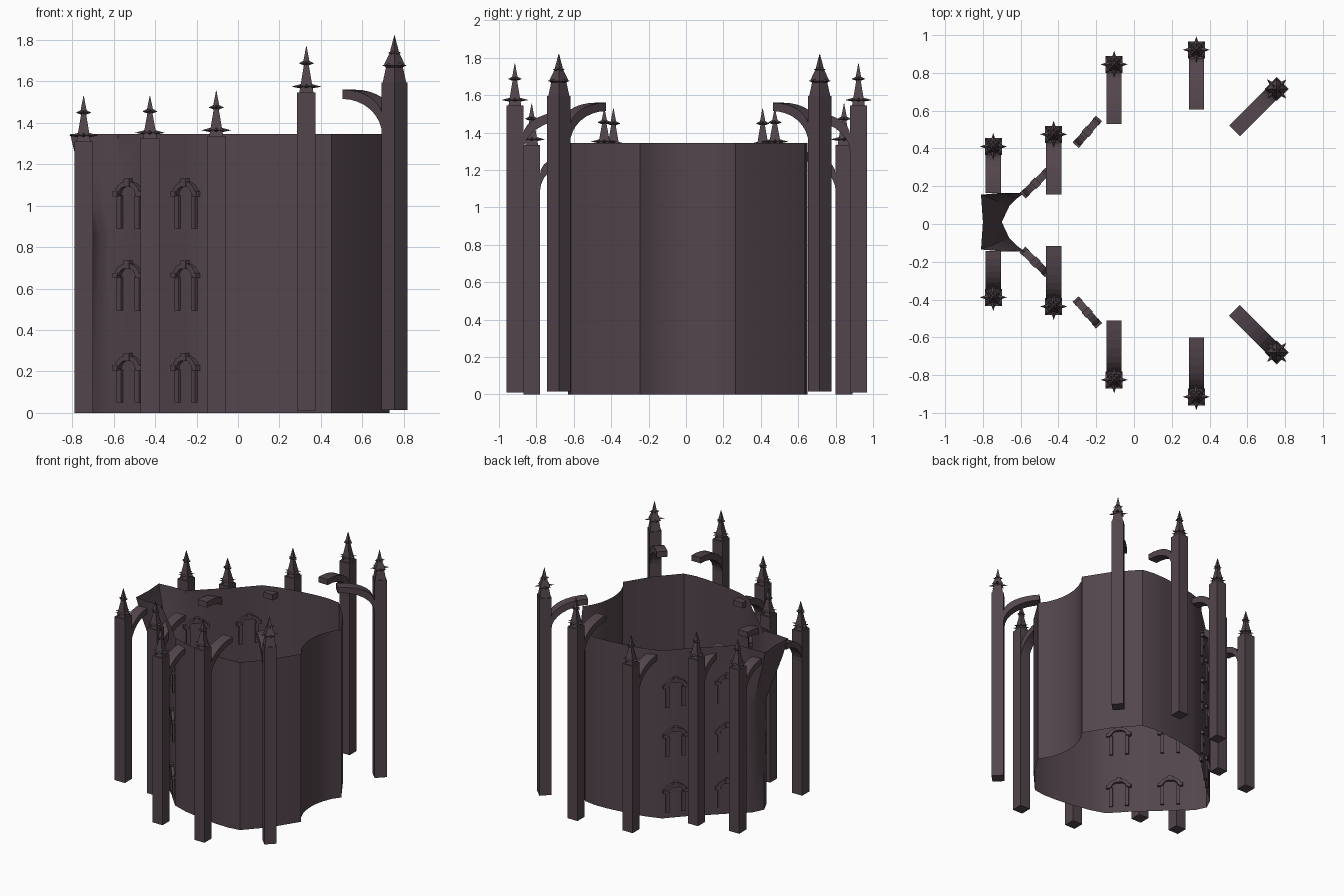
import bpy, bmesh, math
from mathutils import Vector

if "Cube" in bpy.data.objects:
    bpy.data.objects.remove(bpy.data.objects["Cube"])

stone = bpy.data.materials.new("dark_plum_stone")
stone.diffuse_color = (0.085, 0.06, 0.073, 1)
stone.use_nodes = True
stone.node_tree.nodes["Principled BSDF"].inputs["Base Color"].default_value = stone.diffuse_color


def finish(bm, name, recalc=True):
    if recalc:
        bmesh.ops.recalc_face_normals(bm, faces=bm.faces)
    me = bpy.data.meshes.new(name)
    bm.to_mesh(me)
    bm.free()
    me.materials.append(stone)
    ob = bpy.data.objects.new(name, me)
    bpy.context.collection.objects.link(ob)
    return ob


def prism(bm, pts, origin, ang, thick):
    """Extrude a (u, z) outline; u runs along ang from origin."""
    u = Vector((math.cos(ang), math.sin(ang), 0))
    n = Vector((-u.y, u.x, 0)) * thick / 2
    o = Vector((origin[0], origin[1], 0))
    rows = [[bm.verts.new(o + u * a + Vector((0, 0, z)) + n * s) for a, z in pts] for s in (-1, 1)]
    bm.faces.new(rows[0])
    bm.faces.new(rows[1][::-1])
    k = len(pts)
    for i in range(k):
        j = (i + 1) % k
        bm.faces.new((rows[0][i], rows[0][j], rows[1][j], rows[1][i]))


def rect(u0, u1, z0, z1):
    return [(u0, z0), (u1, z0), (u1, z1), (u0, z1)]


def loft(bm, c, rings, ang, caps=True):
    """Stack of square rings (z, half width)."""
    loops = []
    for z, h in rings:
        loops.append([bm.verts.new((c[0] + h * 1.414 * math.cos(ang + math.pi / 4 + k * math.pi / 2),
                                    c[1] + h * 1.414 * math.sin(ang + math.pi / 4 + k * math.pi / 2), z))
                      for k in range(4)])
    if caps:
        bm.faces.new(loops[0])
        bm.faces.new(loops[-1][::-1])
    for a, b in zip(loops, loops[1:]):
        for k in range(4):
            bm.faces.new((a[k], a[(k + 1) % 4], b[(k + 1) % 4], b[k]))


def star(bm, c, z, r, ang):
    """Flat spiked collar of leaves around a spire."""
    top, bot = (bm.verts.new((c[0], c[1], z + d)) for d in (0.02, -0.014))
    ring = []
    for k in range(16):
        rad = r * (0.48 if k % 2 else (1 if k % 4 == 0 else 0.85))
        a = ang + k * math.pi / 8
        ring.append(bm.verts.new((c[0] + rad * math.cos(a), c[1] + rad * math.sin(a), z)))
    for k in range(16):
        a, b = ring[k], ring[(k + 1) % 16]
        bm.faces.new((a, b, top))
        bm.faces.new((b, a, bot))


# --- scalloped wall: half outline from the prow tip to the back bay
half = [(-.70, 0), (-.66, .085), (-.62, .125), (-.58, .155), (-.46, .27), (-.30, .42), (-.18, .55),
        (-.06, .59), (.10, .62), (.25, .637), (.35, .64), (.45, .625), (.60, .46), (.73, .255),
        (.69, .20), (.66, .13), (.645, .065), (.64, 0)]
flare = {0: (-.80, 0), 1: (-.81, .145), 2: (-.70, .155)}
bm = bmesh.new()
levels = [(0, 0), (.85, 0), (1.2, .75), (1.345, 1)]
order = [(i, -1) for i in range(len(half))] + [(i, 1) for i in range(len(half) - 2, 0, -1)]
loops = []
for z, f in levels:
    row = []
    for i, s in order:
        p, q = half[i], flare.get(i, half[i])
        row.append(bm.verts.new((p[0] + (q[0] - p[0]) * f, s * (p[1] + (q[1] - p[1]) * f) + .01, z)))
    loops.append(row)
n = len(order)
for a, b in zip(loops, loops[1:]):
    for i in range(n):
        j = (i + 1) % n
        bm.faces.new((a[i], a[j], b[j], b[i]))
wall = finish(bm, "scalloped_wall", False)
bpy.context.view_layer.objects.active = wall
wall.select_set(True)
bpy.ops.object.shade_smooth_by_angle(angle=math.radians(35))

# --- piers, pinnacles and flying buttresses
# x, y back, y front, pier top, spire tip, buttress length, buttress crown z, inward diagonal, bottom
piers = [(-.745, .41, -.388, 1.31, 1.53, .20, 1.29, False, 0),
         (-.425, .475, -.437, 1.325, 1.53, .275, 1.31, False, 0),
         (-.105, .845, -.825, 1.335, 1.555, .27, 1.31, False, 0),
         (.33, .922, -.915, 1.545, 1.77, .27, 1.52, False, .01),
         (.755, .715, -.68, 1.595, 1.82, .27, 1.56, True, .015)]
W = .045
for x, yb, yf, top, tip, length, crown, diag, base in piers:
    for y, side in ((yb, "back"), (yf, "front")):
        s = 1 if y > 0 else -1
        ang = -s * (math.pi * .75 if diag else math.pi / 2)   # direction towards the wall
        bm = bmesh.new()
        loft(bm, (x, y), [(base, W), (top, W)], ang)
        finish(bm, side + "_pier")

        bm = bmesh.new()
        h = tip - top
        if diag:
            body = [(top, .04), (top + .32 * h, .029), (top + .36 * h, .037), (top + .66 * h, .014)]
        else:
            body = [(top, .034), (top + .14 * h, .029), (top + .62 * h, .011)]
        loft(bm, (x, y), body + [(top + .69 * h, .014), (tip, .001)], ang)
        star(bm, (x, y), top + (.36 if diag else .13) * h, .072, ang)
        star(bm, (x, y), top + .63 * h, .037, ang)
        finish(bm, side + "_pinnacle")

        # quarter arch band from pier face up to the wall
        bm = bmesh.new()
        N = 8
        low, high = [], []
        for k in range(N + 1):
            t = k / N * math.pi / 2
            u = W + length * (1 - math.cos(t))
            low.append((u, crown - .22 + .175 * math.sin(t)))
            high.append((u, crown - .13 + .13 * math.sin(t)))
        prism(bm, low + high[::-1], (x, y), ang, .08)
        finish(bm, side + "_flying_buttress")

# --- arched window frames, three rows on four panels
panels = [(-.521, .216, 44), (-.247, .488, 49), (-.523, -.201, -44), (-.247, -.468, -49)]
for cx, cy, deg in panels:
    ang = math.radians(deg)
    for z0 in (.05, .495, .89):
        bm = bmesh.new()
        for s in (-1, 1):
            a, b = sorted((s * .046, s * .074))
            prism(bm, rect(a, b, z0, z0 + .16), (cx, cy), ang, .026)       # jamb
            a, b = sorted((s * .062, s * .094))
            prism(bm, rect(a, b, z0 + .155, z0 + .18), (cx, cy), ang, .044)  # capital
        arc = [math.pi * k / 8 for k in range(9)]
        prism(bm, [(.084 * math.cos(t), z0 + .165 + .063 * math.sin(t)) for t in arc] +
              [(.055 * math.cos(t), z0 + .165 + .04 * math.sin(t)) for t in arc[::-1]], (cx, cy), ang, .04)
        prism(bm, rect(-.018, .018, z0 + .2, z0 + .24), (cx, cy), ang, .048)  # keystone
        finish(bm, "window_frame")
